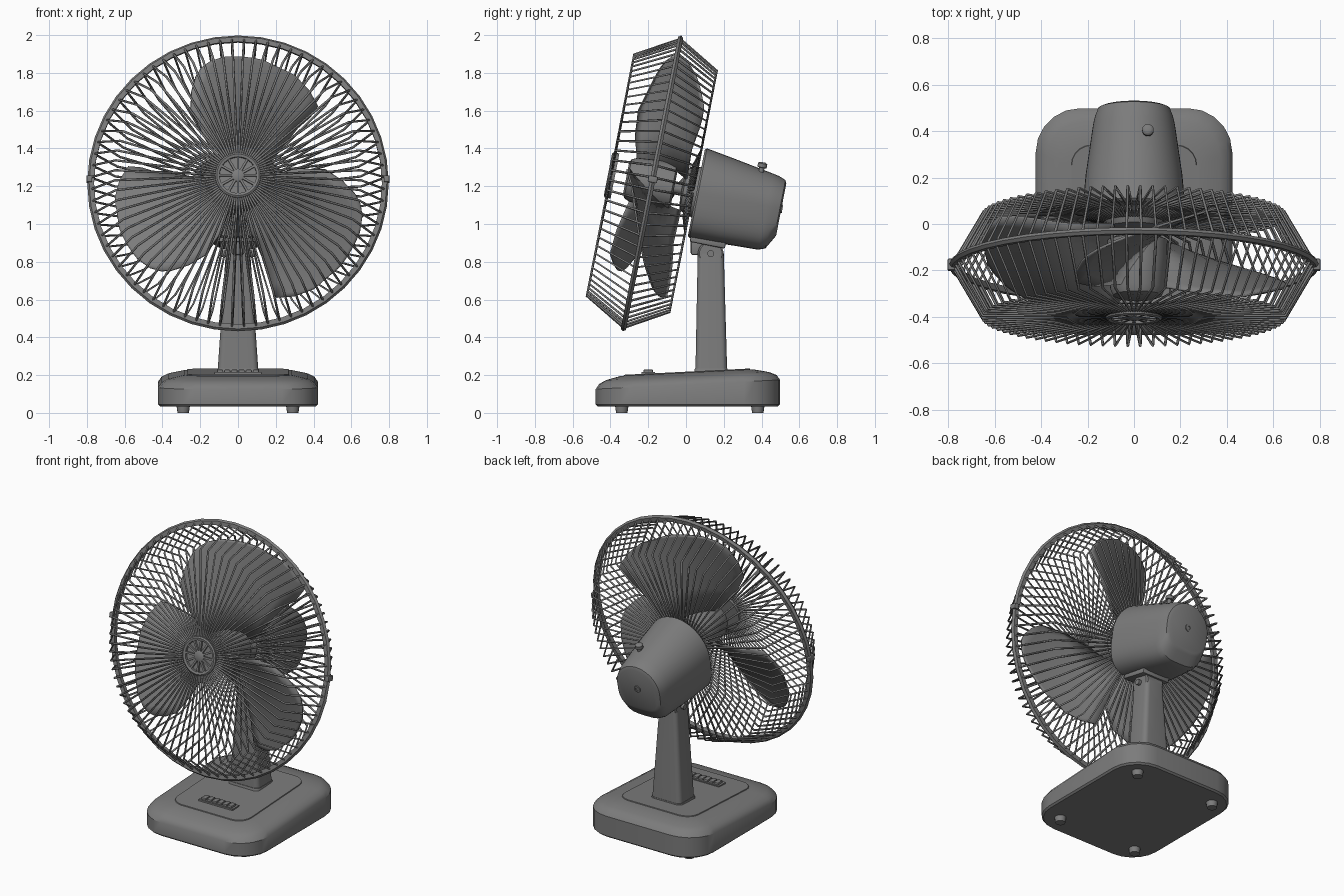
import bpy, bmesh
from math import sin, cos, pi, radians
from mathutils import Matrix

old = bpy.data.objects.get("Cube")
if old:
    bpy.data.objects.remove(old, do_unlink=True)

grey = bpy.data.materials.new("mid grey")
grey.use_nodes = True
GREY = (0.2, 0.2, 0.2, 1)
grey.diffuse_color = GREY
grey.node_tree.nodes["Principled BSDF"].inputs["Base Color"].default_value = GREY

# Head frame: tilted back, local -y points out of the fan
HEAD = Matrix.Translation((0, -0.18, 1.215)) @ Matrix.Rotation(radians(-11.1), 4, 'X')
ROTOR = HEAD @ Matrix.Translation((0.015, 0, 0))
WORLD = Matrix.Identity(4)


def select_only(ob):
    bpy.ops.object.select_all(action='DESELECT')
    ob.select_set(True)
    bpy.context.view_layer.objects.active = ob


def finish(name, bm, matrix=WORLD):
    bmesh.ops.recalc_face_normals(bm, faces=bm.faces)
    mesh = bpy.data.meshes.new(name)
    bm.to_mesh(mesh)
    bm.free()
    mesh.materials.append(grey)
    ob = bpy.data.objects.new(name, mesh)
    bpy.context.collection.objects.link(ob)
    ob.matrix_world = matrix
    select_only(ob)
    bpy.ops.object.shade_smooth_by_angle(angle=radians(35))
    return ob


def loft(name, rings, matrix=WORLD, closed=False):
    bm = bmesh.new()
    rows = [[bm.verts.new(p) for p in ring] for ring in rings]
    n = len(rows[0])
    pairs = list(zip(rows, rows[1:]))
    if closed:
        pairs.append((rows[-1], rows[0]))
    for a, b in pairs:
        for i in range(n):
            j = (i + 1) % n
            bm.faces.new((a[i], a[j], b[j], b[i]))
    if not closed:
        bm.faces.new(rows[0])
        bm.faces.new(rows[-1])
    return finish(name, bm, matrix)


def turned(name, profile, matrix=HEAD, n=32, closed=False):
    """Revolve (radius, y) pairs around the y axis."""
    rings = [[(r * cos(2 * pi * i / n), y, r * sin(2 * pi * i / n)) for i in range(n)]
             for r, y in profile]
    return loft(name, rings, matrix, closed)


def box(name, size, loc, matrix=WORLD, bevel=0.0):
    bm = bmesh.new()
    bmesh.ops.create_cube(bm, size=1)
    bmesh.ops.scale(bm, vec=size, verts=bm.verts)
    if bevel:
        bmesh.ops.bevel(bm, geom=bm.edges[:], offset=bevel, segments=2,
                        profile=0.5, affect='EDGES')
    return finish(name, bm, matrix @ Matrix.Translation(loc))


def rounded(hx, y0, y1, r, z, slope=0.0, n=5):
    """Rounded rectangle outline, rising towards the back by slope."""
    pts = []
    for k, (cx, cy) in enumerate([(hx - r, y1 - r), (r - hx, y1 - r),
                                  (r - hx, y0 + r), (hx - r, y0 + r)]):
        for i in range(n + 1):
            a = (k + i / n) * pi / 2
            x, y = cx + r * cos(a), cy + r * sin(a)
            pts.append((x, y, z + slope * y))
    return pts


# Base, raised deck and feet
loft("base", [rounded(0.412, -0.468, 0.487, 0.18, 0.035),
              rounded(0.423, -0.478, 0.498, 0.19, 0.045),
              rounded(0.423, -0.478, 0.498, 0.19, 0.15, 0.05),
              rounded(0.405, -0.46, 0.48, 0.18, 0.176, 0.05),
              rounded(0.37, -0.425, 0.44, 0.15, 0.194, 0.05),
              rounded(0.285, -0.345, 0.355, 0.1, 0.213, 0.05)])
loft("base_deck", [rounded(0.275, -0.335, 0.345, 0.09, 0.2, 0.05),
                   rounded(0.268, -0.328, 0.338, 0.085, 0.218, 0.05)])
for sx in (-1, 1):
    for y in (-0.34, 0.38):
        turned("foot", [(0.03, 0), (0.036, 0.04), (0.036, 0.05)],
               Matrix.Translation((sx * 0.29, y, 0)) @ Matrix.Rotation(pi / 2, 4, 'X'), 16)

# Row of push buttons
box("button_plate", (0.25, 0.07, 0.012), (0, -0.2, 0.21))
for i in range(6):
    box("button", (0.032, 0.05, 0.024), ((i - 2.5) * 0.038, -0.2, 0.217), bevel=0.005)

# Neck with a round tilt hinge on top
loft("neck_collar", [rounded(0.115, 0.042, 0.225, 0.03, 0.21),
                     rounded(0.11, 0.047, 0.22, 0.03, 0.236)])
loft("neck", [rounded(0.108, 0.05, 0.218, 0.03, 0.22),
              rounded(0.065, 0.062, 0.2, 0.025, 0.845)])
ACROSS = Matrix.Translation((0, 0.131, 0.843)) @ Matrix.Rotation(-pi / 2, 4, 'Z')
turned("hinge_barrel", [(0.06, -0.065), (0.068, -0.058), (0.068, 0.058), (0.06, 0.065)],
       ACROSS, 24)
turned("hinge_bolt", [(0.018, -0.085), (0.018, 0.085)], ACROSS, 16)
box("hinge_plate", (0.2, 0.19, 0.04), (0, 0.35, -0.245), HEAD, bevel=0.008)
box("hinge_stop", (0.06, 0.07, 0.09), (0, 0.06, 0.88), bevel=0.012)


# Motor housing: round top, squarer underside
def motor_ring(y, w, top, bottom, n=40):
    pts = []
    for i in range(n):
        c, s = cos(2 * pi * i / n), sin(2 * pi * i / n)
        if s >= 0:
            pts.append((w * c, y, top * s))
        else:
            pts.append((w * (1 if c > 0 else -1) * abs(c) ** 0.58, y, -bottom * abs(s) ** 0.62))
    return pts


loft("motor_housing", [motor_ring(0.24, 0.215, 0.228, 0.238),
                       motor_ring(0.25, 0.222, 0.238, 0.245),
                       motor_ring(0.4, 0.208, 0.213, 0.243),
                       motor_ring(0.62, 0.176, 0.174, 0.236),
                       motor_ring(0.655, 0.168, 0.167, 0.222),
                       motor_ring(0.69, 0.155, 0.153, 0.16),
                       motor_ring(0.698, 0.135, 0.135, 0.145)], HEAD)
turned("motor_front", [(0.05, 0.16), (0.11, 0.17), (0.12, 0.19), (0.14, 0.25)])
turned("motor_shaft", [(0.03, 0.05), (0.03, 0.2)], n=16)
turned("rear_screw", [(0.022, 0.69), (0.022, 0.704), (0.012, 0.704), (0.012, 0.699)], n=16)
KNOB = HEAD @ Matrix.Translation((0.06, 0.555, 0.165)) @ Matrix.Rotation(-pi / 2, 4, 'X')
turned("swing_knob", [(0.014, -0.058), (0.018, -0.056), (0.025, -0.05), (0.025, -0.03),
                      (0.014, -0.028), (0.014, 0.01)], KNOB, 16)

# Rotor hub and three twisted blades
turned("rotor_hub", [(0.08, -0.14), (0.105, -0.13), (0.118, -0.1), (0.128, 0.02),
                     (0.13, 0.11), (0.11, 0.12)], ROTOR)
# radius, leading angle, trailing angle
BLADE = [(0.11, 128, 32), (0.3, 130, 46), (0.45, 126, 48), (0.54, 119, 47),
         (0.61, 113, 48), (0.645, 109, 56), (0.67, 104, 65), (0.685, 97, 80)]
COLS = 10
for k in range(3):
    bm = bmesh.new()
    rows = []
    for r, lead, trail in BLADE:
        spread = min(1, 0.55 + r)
        row = []
        for i in range(COLS + 1):
            deg = lead + (trail - lead) * i / COLS
            a = radians(deg + 120 * k)
            t = (128 - deg) / 80
            y = 0.018 + spread * (t - 0.5) * 0.34
            row.append(bm.verts.new((r * cos(a), y, r * sin(a))))
        rows.append(row)
    for a, b in zip(rows, rows[1:]):
        for i in range(COLS):
            bm.faces.new((a[i], a[i + 1], b[i + 1], b[i]))
    blade = finish("blade", bm, ROTOR)
    solid = blade.modifiers.new("thickness", 'SOLIDIFY')
    solid.thickness = 0.01
    solid.offset = 0


# Wire guards: each wire is a bent path repeated around the axis
def guard(name, path, count=76, depth=0.0062):
    curve = bpy.data.curves.new(name, 'CURVE')
    curve.dimensions = '3D'
    curve.bevel_depth = depth
    curve.bevel_resolution = 0
    curve.use_fill_caps = True
    curve.materials.append(grey)
    for i in range(count):
        a = 2 * pi * (i + 0.5) / count
        spline = curve.splines.new('POLY')
        spline.points.add(len(path) - 1)
        for p, (r, y) in zip(spline.points, path):
            p.co = (r * cos(a), y, r * sin(a), 1)
    ob = bpy.data.objects.new(name, curve)
    bpy.context.collection.objects.link(ob)
    ob.matrix_world = HEAD
    select_only(ob)
    bpy.ops.object.convert(target='MESH')


guard("front_guard", [(0.1, -0.22), (0.652, -0.224), (0.78, 0)])
guard("rear_guard", [(0.13, 0.195), (0.22, 0.222), (0.652, 0.222), (0.78, 0)])
turned("guard_rim", [(0.762, -0.014), (0.788, -0.014), (0.798, 0), (0.788, 0.014),
                     (0.762, 0.014)], n=40, closed=True)
for sx in (-1, 1):
    box("rim_clip", (0.03, 0.05, 0.035), (sx * 0.787, 0, 0.022), HEAD, bevel=0.005)

# Centre badge with ring, hub and ribs
turned("badge_plate", [(0.118, -0.2), (0.118, -0.218)])
turned("badge_ring", [(0.122, -0.2), (0.121, -0.232), (0.112, -0.238), (0.098, -0.234),
                      (0.096, -0.2)], closed=True)
turned("badge_centre", [(0.034, -0.215), (0.034, -0.232), (0.028, -0.236)], n=20)
for i in range(12):
    turn = HEAD @ Matrix.Rotation(2 * pi * i / 12, 4, 'Y')
    box("badge_rib", (0.072, 0.02, 0.012), (0.064, -0.222, 0), turn)
